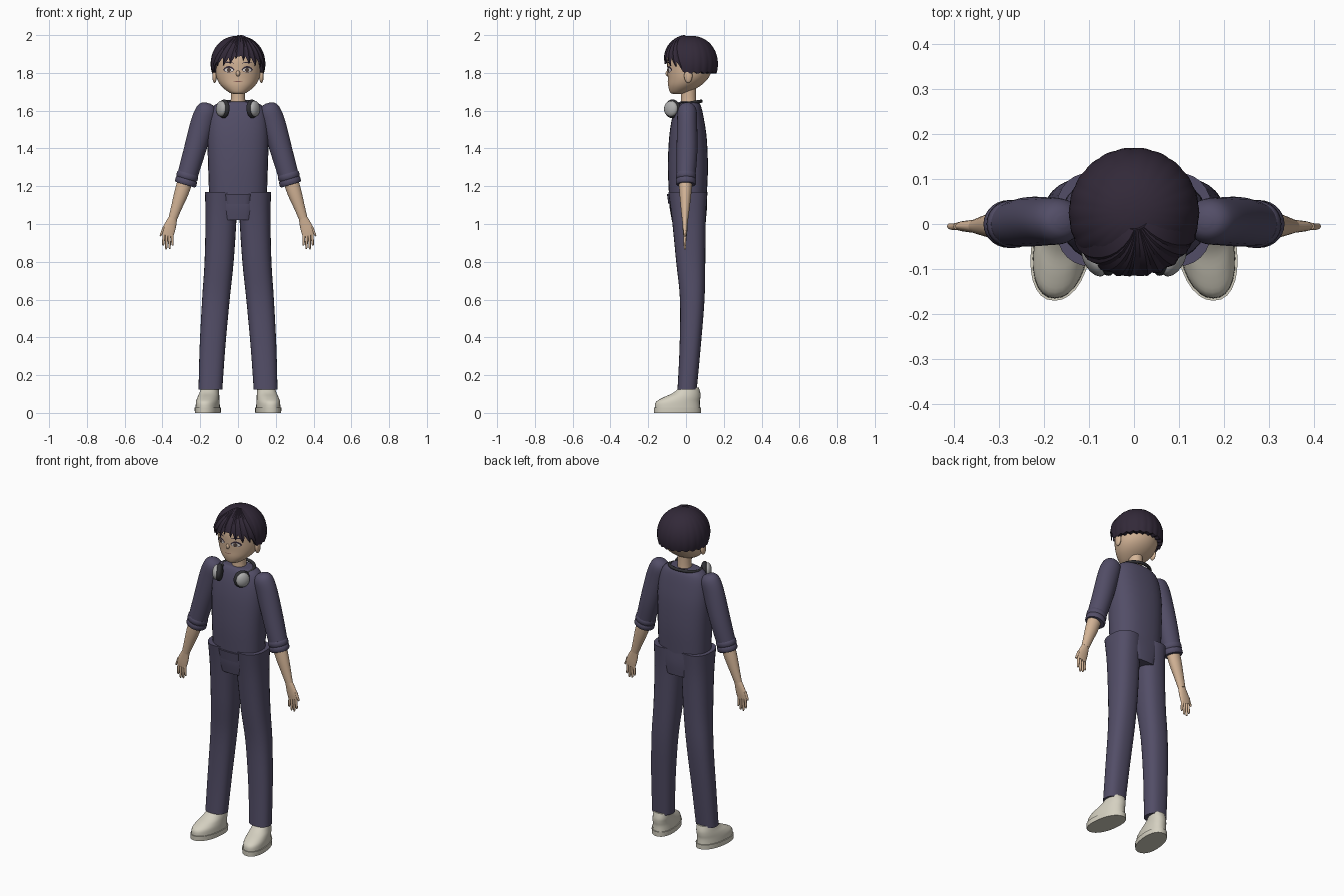
import bpy, bmesh, math
from mathutils import Vector

if "Cube" in bpy.data.objects:
    bpy.data.objects.remove(bpy.data.objects["Cube"])

def mat(name, r, g, b):
    m = bpy.data.materials.new(name)
    m.diffuse_color = (r, g, b, 1)
    m.use_nodes = True
    m.node_tree.nodes["Principled BSDF"].inputs["Base Color"].default_value = m.diffuse_color
    return m

CLOTH = mat("navy_cloth", 0.085, 0.075, 0.135)
SKIN = mat("skin", 0.66, 0.46, 0.31)
HAIR = mat("dark_hair", 0.032, 0.022, 0.040)
SHOE = mat("cream_shoe", 0.66, 0.63, 0.53)
BLACK = mat("black_plastic", 0.03, 0.03, 0.035)
GREY = mat("light_grey", 0.42, 0.42, 0.42)
WHITE = mat("eye_white", 0.75, 0.70, 0.65)
IRIS = mat("brown_iris", 0.09, 0.06, 0.05)
LIP = mat("lip_line", 0.25, 0.11, 0.09)

def make(name, verts, faces, material, mirror=False, angle=45):
    me = bpy.data.meshes.new(name)
    me.from_pydata([tuple(v) for v in verts], [], faces)
    bm = bmesh.new()
    bm.from_mesh(me)
    bmesh.ops.recalc_face_normals(bm, faces=bm.faces)
    bm.to_mesh(me)
    bm.free()
    for p in me.polygons:
        p.use_smooth = True
    me.set_sharp_from_angle(angle=math.radians(angle))
    me.materials.append(material)
    ob = bpy.data.objects.new(name, me)
    bpy.context.collection.objects.link(ob)
    if mirror:
        ob.modifiers.new("mirror", 'MIRROR').use_mirror_merge = False
    return ob

def dense(rings, n):
    """Smooth interpolation between rings."""
    out = []
    for i in range(len(rings) - 1):
        p = [rings[max(0, min(len(rings) - 1, i + k))] for k in (-1, 0, 1, 2)]
        for s in range(n):
            t = s / n
            out.append(tuple(0.5 * (2*b + (c-a)*t + (2*a-5*b+4*c-d)*t*t + (3*b-a-3*c+d)*t**3)
                             for a, b, c, d in zip(*p)))
    return out + [tuple(rings[-1])]

def loft(name, rings, material, tilt=0, n=4, seg=28, power=2.0, skew=0, mirror=False):
    """Rings are (x, y, z, radius x, radius y), tilted about the y axis."""
    rs = dense(rings, n) if n > 1 else rings
    verts, faces = [], []
    for x, y, z, rx, ry in rs:
        for k in range(seg):
            a = 2 * math.pi * k / seg
            c, s = math.cos(a), math.sin(a)
            u = rx * math.copysign(abs(c) ** (2 / power), c)
            v = ry * math.copysign(abs(s) ** (2 / power), s)
            verts.append((x + u * math.cos(tilt) + skew * v, y + v, z + u * math.sin(tilt)))
    for i in range(len(rs) - 1):
        for k in range(seg):
            k2 = (k + 1) % seg
            faces.append((i*seg+k, i*seg+k2, (i+1)*seg+k2, (i+1)*seg+k))
    faces += [tuple(range(seg)), tuple((len(rs)-1)*seg + k for k in range(seg))]
    return make(name, verts, faces, material, mirror)

def ellipsoid(name, center, radii, material, mirror=False, axis=None):
    bm = bmesh.new()
    bmesh.ops.create_uvsphere(bm, u_segments=24, v_segments=12, radius=1)
    q = Vector(axis).to_track_quat('Z', 'Y') if axis else Vector((0, 0, 1)).to_track_quat('Z', 'Y')
    verts = [q @ Vector(a * b for a, b in zip(v.co, radii)) + Vector(center) for v in bm.verts]
    faces = [[v.index for v in f.verts] for f in bm.faces]
    bm.free()
    return make(name, verts, faces, material, mirror)

# Torso, pelvis and trousers
loft("torso", [(0, .01, 1.15, .153, .10), (0, .01, 1.3, .158, .106), (0, .01, 1.45, .162, .10),
               (0, .01, 1.55, .155, .086), (0, .012, 1.615, .135, .07), (0, .013, 1.642, .10, .056),
               (0, .013, 1.648, .045, .042)], CLOTH, power=2.4)
loft("pelvis", [(0, .015, 1.02, .085, .09), (0, .012, 1.09, .10, .099), (0, .01, 1.165, .12, .10)],
     CLOTH, power=3.5)
loft("shirt_hem", [(0, -.005, 1.105, .075, .088), (0, -.005, 1.16, .085, .096)], CLOTH, n=1, power=4)
loft("trouser_legs", [(.090, .010, 1.17, .085, .104), (.090, .015, 1.03, .082, .09),
                      (.100, .025, .80, .077, .077), (.117, .033, .60, .073, .065),
                      (.135, .022, .35, .068, .056), (.146, .006, .125, .063, .051)],
     CLOTH, power=2.4, mirror=True)

# Arms
A = math.radians(16.5)
loft("sleeves", [(.158, .006, 1.640, .012, .012), (.160, .006, 1.630, .038, .034),
                 (.168, .006, 1.60, .056, .050), (.190, .006, 1.53, .062, .053),
                 (.232, .005, 1.38, .058, .055), (.268, .000, 1.255, .054, .050)],
     CLOTH, tilt=A, mirror=True)
for i, (x, z) in enumerate(((.264, 1.268), (.271, 1.238))):
    loft(f"cuff_{i}", [(x, 0, z, .055, .05), (x+.002, 0, z-.006, .058, .053),
                       (x+.007, 0, z-.024, .058, .053), (x+.009, 0, z-.03, .053, .048)],
         CLOTH, tilt=A, n=1, mirror=True)
loft("forearms", [(.272, -.002, 1.25, .040, .036), (.298, -.003, 1.17, .038, .032),
                  (.325, -.004, 1.09, .029, .024), (.345, -.005, 1.03, .023, .017)],
     SKIN, tilt=math.radians(19), mirror=True)
loft("palms", [(.344, -.005, 1.035, .022, .016), (.356, -.005, 1.00, .030, .014),
               (.368, -.005, .965, .034, .012), (.374, -.005, .938, .031, .009)],
     SKIN, tilt=math.radians(14), mirror=True)
digits = [(.350, .945, .346, .885), (.364, .945, .362, .868), (.378, .945, .380, .866),
          (.392, .95, .396, .885), (.392, .985, .409, .935)]
for i, (x0, z0, x1, z1) in enumerate(digits):
    loft(f"finger_{i}", [(x0, -.005, z0, .0075, .008), ((x0+x1)/2, -.006, (z0+z1)/2, .007, .0075),
                         (x1, -.005, z1+.006, .0055, .006), (x1, -.005, z1, .002, .002)],
         SKIN, n=2, seg=10, mirror=True)

# Shoes
loft("shoe_soles", [(.160, -.045, 0, .066, .124), (.160, -.045, .028, .067, .125)],
     SHOE, n=1, skew=-.13, power=2.2, mirror=True)
loft("shoe_uppers", [(.160, -.045, .026, .062, .120), (.160, -.043, .058, .060, .116),
                     (.157, -.022, .082, .056, .098), (.152, .003, .105, .051, .073),
                     (.149, .018, .135, .045, .050)], SHOE, skew=-.13, power=2.2, mirror=True)

# Head
HEAD = [(0, -.048, 1.688, .020, .020), (0, -.036, 1.697, .048, .048), (0, -.010, 1.73, .088, .084),
        (0, .010, 1.77, .112, .106), (0, .020, 1.82, .122, .119), (0, .025, 1.88, .124, .122),
        (0, .028, 1.94, .100, .10), (0, .028, 1.97, .05, .05)]
loft("head", HEAD, SKIN, n=5, seg=40)
loft("neck", [(0, .013, 1.63, .041, .042), (0, .013, 1.67, .038, .040), (0, .012, 1.74, .040, .042)], SKIN)
ellipsoid("ears", (.124, .012, 1.785), (.012, .022, .038), SKIN, mirror=True)
ellipsoid("nose", (0, -.094, 1.797), (.011, .014, .016), SKIN)

HD = dense(HEAD, 5)
def face_y(x, z):
    for a, b in zip(HD, HD[1:]):
        if a[2] <= z <= b[2]:
            t = (z - a[2]) / (b[2] - a[2])
            cy, rx, ry = (a[i] + (b[i] - a[i]) * t for i in (1, 3, 4))
            return cy - ry * math.sqrt(max(0, 1 - (x / rx) ** 2))

def plate(name, x0, x1, z, up, down, material, lift, mirror=True, slope=0):
    """Lens shaped patch that follows the face."""
    n, verts, faces = 12, [], []
    for i in range(n + 1):
        t = i / n
        x, b = x0 + (x1 - x0) * t, math.sin(math.pi * t) ** .7 if 0 < i < n else 0
        for h in (-down, (up - down) / 2, up):
            zz = z + h * b + slope * (t - .5)
            verts.append((x, face_y(x, zz) - lift, zz))
    for i in range(n):
        for j in (0, 1):
            faces.append((3*i+j, 3*i+3+j, 3*i+4+j, 3*i+1+j))
    make(name, verts, faces, material, mirror)

plate("eye_outlines", .019, .079, 1.816, .020, .014, HAIR, .002)
plate("eyes", .024, .073, 1.815, .012, .011, WHITE, .0035)
plate("irises", .036, .060, 1.815, .013, .012, IRIS, .005)
plate("eyebrows", .020, .080, 1.852, .007, -.001, HAIR, .003, slope=.004)
plate("mouth", -.026, .026, 1.757, -.001, .005, LIP, .003, mirror=False)

# Hair
def on_hair(az, el, off=0, k=1):
    """Point on the hair dome; azimuth 0 is the front."""
    r = (.144 * k + off) * max(0, math.cos(el)) ** .9
    return Vector((math.sin(az) * r, .025 - math.cos(az) * r, 1.85 + (.147 + off) * math.sin(el)))

N, M = 132, 14
verts, faces = [], []
for j in range(M + 2):
    for i in range(N):
        az = 2 * math.pi * i / N
        d = min(az, 2 * math.pi - az)
        s = max(0, min(1, (d - .8) / .6))
        s = s * s * (3 - 2 * s)
        edge = .26 - .60 * s + .03 * math.cos(22 * az) * s
        t = min(j, M) / M
        el = 1.55 + (edge - 1.55) * t
        off = .003 * abs(math.sin(11 * az)) * t ** 2 - .001
        verts.append(on_hair(az, el, off, 1 if j <= M else .82))
for j in range(M + 1):
    for i in range(N):
        k = (i + 1) % N
        faces.append((j*N+i, j*N+k, (j+1)*N+k, (j+1)*N+i))
faces.append(tuple(range(N)))
make("hair_cap", verts, faces, HAIR, angle=35)

def lock(name, az0, az1, el0, el1, width):
    """Flat tapering strand lying on the dome."""
    n, verts, faces = 12, [], []
    for i in range(n + 1):
        t = i / n
        az, el = az0 + (az1 - az0) * t ** .8, el0 + (el1 - el0) * t
        w = width * min(1, .35 + 1.6 * t) * (1 - t ** 3) + .001
        da = w / (.144 * max(.3, math.cos(el)))
        verts += [on_hair(az - da, el, -.001), on_hair(az, el, .007 * (1 - t**4)),
                  on_hair(az + da, el, -.001), on_hair(az, el, -.006)]
    for i in range(n):
        for k in range(4):
            k2 = (k + 1) % 4
            faces.append((4*i+k, 4*i+k2, 4*i+4+k2, 4*i+4+k))
    faces += [(0, 1, 2, 3), tuple(4*n + k for k in range(4))]
    make(name, verts, faces, HAIR, angle=30)

fringe = [(.0, -1.25, -.30, .034), (-.0, -.90, -.10, .034), (.05, -.58, -.08, .034), (.1, -.30, -.02, .030),
          (.1, -.08, .16, .026), (.3, .20, .10, .026), (.35, .42, .0, .032), (.4, .70, -.10, .034),
          (.5, .98, -.12, .034), (.6, 1.28, -.28, .034)]
for i, (a0, a1, e1, w) in enumerate(fringe):
    lock(f"fringe_lock_{i}", a0, a1, 1.35, e1, w)

# Headphones resting on the collar
D = Vector((.85, -.5, .05)).normalized()
C = Vector((.080, -.075, 1.61))
ellipsoid("headphone_pads", C - D * .006, (.048, .050, .022), BLACK, True, D)
ellipsoid("headphone_shells", C + D * .010, (.040, .042, .022), GREY, True, D)
cu = bpy.data.curves.new("headphone_band", 'CURVE')
cu.dimensions, cu.bevel_depth, cu.bevel_resolution = '3D', .009, 3
sp = cu.splines.new('POLY')
sp.points.add(24)
for i, p in enumerate(sp.points):
    a = math.radians(-40 + 260 * i / 24)
    p.co = (.092 * math.cos(a), .005 + .075 * math.sin(a), 1.638 + .012 * math.sin(a), 1)
cu.materials.append(BLACK)
bpy.context.collection.objects.link(bpy.data.objects.new("headphone_band", cu))
